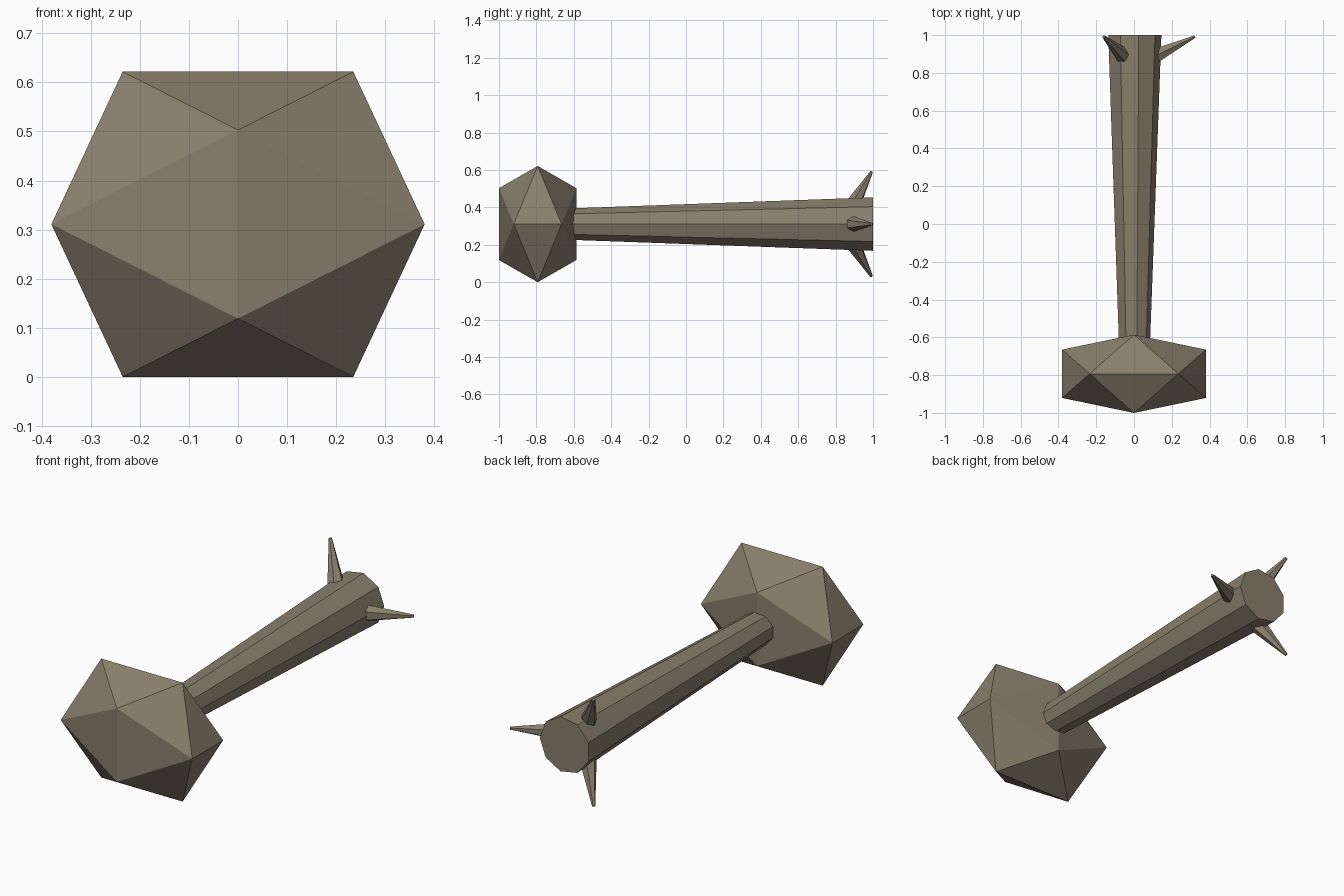
import bpy, bmesh, math
from mathutils import Vector, Matrix

cube = bpy.data.objects.get("Cube")
if cube:
    bpy.data.objects.remove(cube, do_unlink=True)

AXIS_Z = 0.311
PHI = (1 + math.sqrt(5)) / 2

stone = bpy.data.materials.new("brown_stone")
stone.use_nodes = True
color = (0.25, 0.21, 0.15, 1)
stone.diffuse_color = color
stone.node_tree.nodes["Principled BSDF"].inputs["Base Color"].default_value = color


def add_object(name, bm):
    bmesh.ops.recalc_face_normals(bm, faces=bm.faces)
    mesh = bpy.data.meshes.new(name)
    bm.to_mesh(mesh)
    bm.free()
    mesh.materials.append(stone)
    obj = bpy.data.objects.new(name, mesh)
    bpy.context.collection.objects.link(obj)
    return obj


def add_cone(name, start, end, r1, r2, sides, side_dir):
    """Tapered prism from start to end, with one corner towards side_dir."""
    start, end, u = Vector(start), Vector(end), Vector(side_dir)
    w = (end - start).normalized()
    v = w.cross(u)
    frame = Matrix((u, v, w)).transposed().to_4x4()
    frame.translation = start
    bm = bmesh.new()
    rings = []
    for radius, height in ((r1, 0), (r2, (end - start).length)):
        ring = []
        for i in range(sides):
            a = math.tau * i / sides
            ring.append(bm.verts.new(
                frame @ Vector((radius * math.cos(a), radius * math.sin(a), height))))
        rings.append(ring)
        bm.faces.new(ring)
    for i in range(sides):
        j = (i + 1) % sides
        bm.faces.new((rings[0][i], rings[0][j], rings[1][j], rings[1][i]))
    return add_object(name, bm)


# Head: a twenty-sided solid, squashed along the handle
bm = bmesh.new()
scale = Vector((0.235, 0.128, 0.192))
for s in (-1, 1):
    for t in (-1, 1):
        for p in ((s, 0, t * PHI), (0, s * PHI, t), (s * PHI, t, 0)):
            bm.verts.new(Vector(p) * scale + Vector((0, -0.793, AXIS_Z)))
bmesh.ops.convex_hull(bm, input=bm.verts)
add_object("head", bm)

# Handle: nine sides, widening towards the back
add_cone("handle", (0, -0.79, AXIS_Z), (0, 1, AXIS_Z), 0.079, 0.145, 9, (1, 0, 0))

# Three spikes around the handle end
for i in range(3):
    a = math.tau * i / 3
    c, s = math.cos(a), math.sin(a)
    add_cone(f"spike_{i + 1}",
             (0.12 * c, 0.894, AXIS_Z + 0.12 * s),
             (0.322 * c, 0.992, AXIS_Z + 0.322 * s),
             0.042, 0.008, 6, (-s, 0, c))
